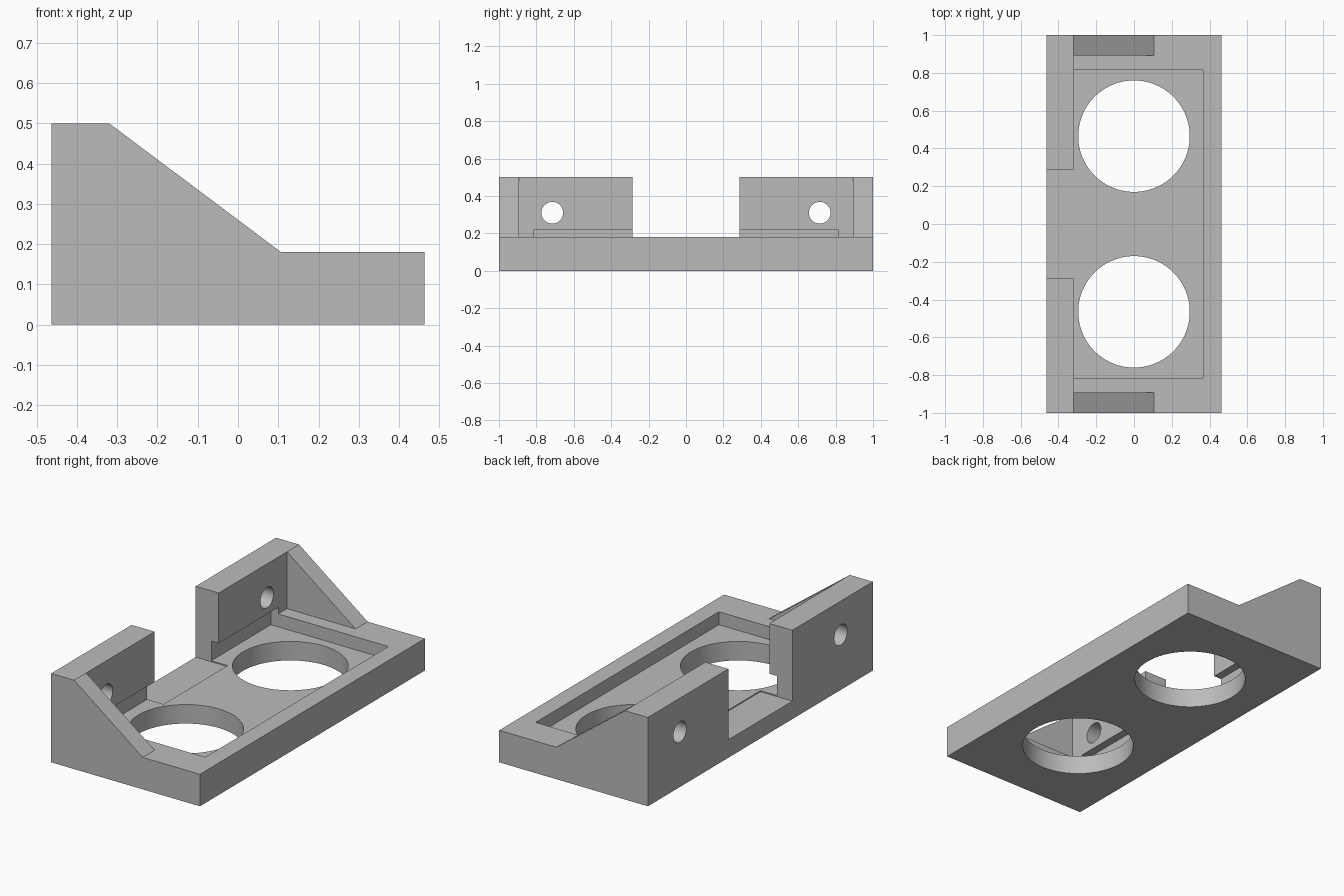
import bpy, bmesh, math
from mathutils import Matrix, Vector

if "Cube" in bpy.data.objects:
    bpy.data.objects.remove(bpy.data.objects["Cube"], do_unlink=True)

HALF_X, HALF_Y = 0.463, 1.0
PLATE_TOP, WALL_TOP = 0.18, 0.5
WALL_FACE = -0.32          # front face of the upright walls
POCKET_FLOOR, GAP_FLOOR = 0.107, 0.101

grey = bpy.data.materials.new("light grey")
grey.use_nodes = True
colour = (0.5, 0.5, 0.5, 1)
grey.diffuse_color = colour
grey.node_tree.nodes["Principled BSDF"].inputs["Base Color"].default_value = colour


def add_object(name, bm):
    bmesh.ops.recalc_face_normals(bm, faces=bm.faces)
    mesh = bpy.data.meshes.new(name)
    bm.to_mesh(mesh)
    bm.free()
    mesh.materials.append(grey)
    ob = bpy.data.objects.new(name, mesh)
    bpy.context.collection.objects.link(ob)
    return ob


def box(name, low, high):
    low, high = Vector(low), Vector(high)
    bm = bmesh.new()
    bmesh.ops.create_cube(bm, size=1)
    bmesh.ops.scale(bm, vec=high - low, verts=bm.verts)
    bmesh.ops.translate(bm, vec=(low + high) / 2, verts=bm.verts)
    return add_object(name, bm)


def cylinder(name, centre, radius, depth, sides, turn=Matrix()):
    bm = bmesh.new()
    bmesh.ops.create_cone(bm, cap_ends=True, segments=sides, radius1=radius,
                          radius2=radius, depth=depth,
                          matrix=Matrix.Translation(centre) @ turn)
    return add_object(name, bm)


# Solid bracket: side profile extruded along its full length
profile = [(-HALF_X, 0), (HALF_X, 0), (HALF_X, PLATE_TOP), (0.107, PLATE_TOP),
           (WALL_FACE, WALL_TOP), (-HALF_X, WALL_TOP)]
bm = bmesh.new()
face = bm.faces.new([bm.verts.new((x, -HALF_Y, z)) for x, z in profile])
swept = bmesh.ops.extrude_face_region(bm, geom=[face])["geom"]
bmesh.ops.translate(bm, vec=(0, 2 * HALF_Y, 0),
                    verts=[v for v in swept if isinstance(v, bmesh.types.BMVert)])
bracket = add_object("mounting_bracket", bm)

# Space between the gussets, gap between the walls, and the undercut pocket
cutters = [
    box("gusset_space", (WALL_FACE, -0.893, PLATE_TOP), (0.6, 0.893, 0.7)),
    box("wall_gap", (-0.6, -0.285, GAP_FLOOR), (-0.264, 0.285, 0.7)),
    box("pocket", (-0.366, -0.815, POCKET_FLOOR), (0.366, 0.815, 0.217)),
]

# Large round openings in the plate and screw holes in the walls
for side in (-1, 1):
    cutters.append(cylinder("round_opening", (0, side * 0.465, 0.1), 0.295, 0.6, 96))
    cutters.append(cylinder("screw_hole", (-0.4, side * 0.715, 0.31), 0.058, 0.4, 48,
                            Matrix.Rotation(math.pi / 2, 4, "Y")))

for cutter in cutters:
    cutter.hide_render = True
    cut = bracket.modifiers.new(cutter.name, "BOOLEAN")
    cut.operation = "DIFFERENCE"
    cut.solver = "EXACT"
    cut.object = cutter

# Bake the cuts, then drop the cutters
bpy.context.view_layer.update()
baked = bpy.data.meshes.new_from_object(
    bracket.evaluated_get(bpy.context.evaluated_depsgraph_get()))
bracket.modifiers.clear()
bracket.data = baked
baked.materials.clear()
baked.materials.append(grey)
for poly in baked.polygons:
    poly.material_index = 0
for cutter in cutters:
    bpy.data.objects.remove(cutter, do_unlink=True)

# Smooth hole walls, sharp edges elsewhere
bpy.ops.object.select_all(action="DESELECT")
bracket.select_set(True)
bpy.context.view_layer.objects.active = bracket
bpy.ops.object.shade_smooth_by_angle(angle=math.radians(25))
